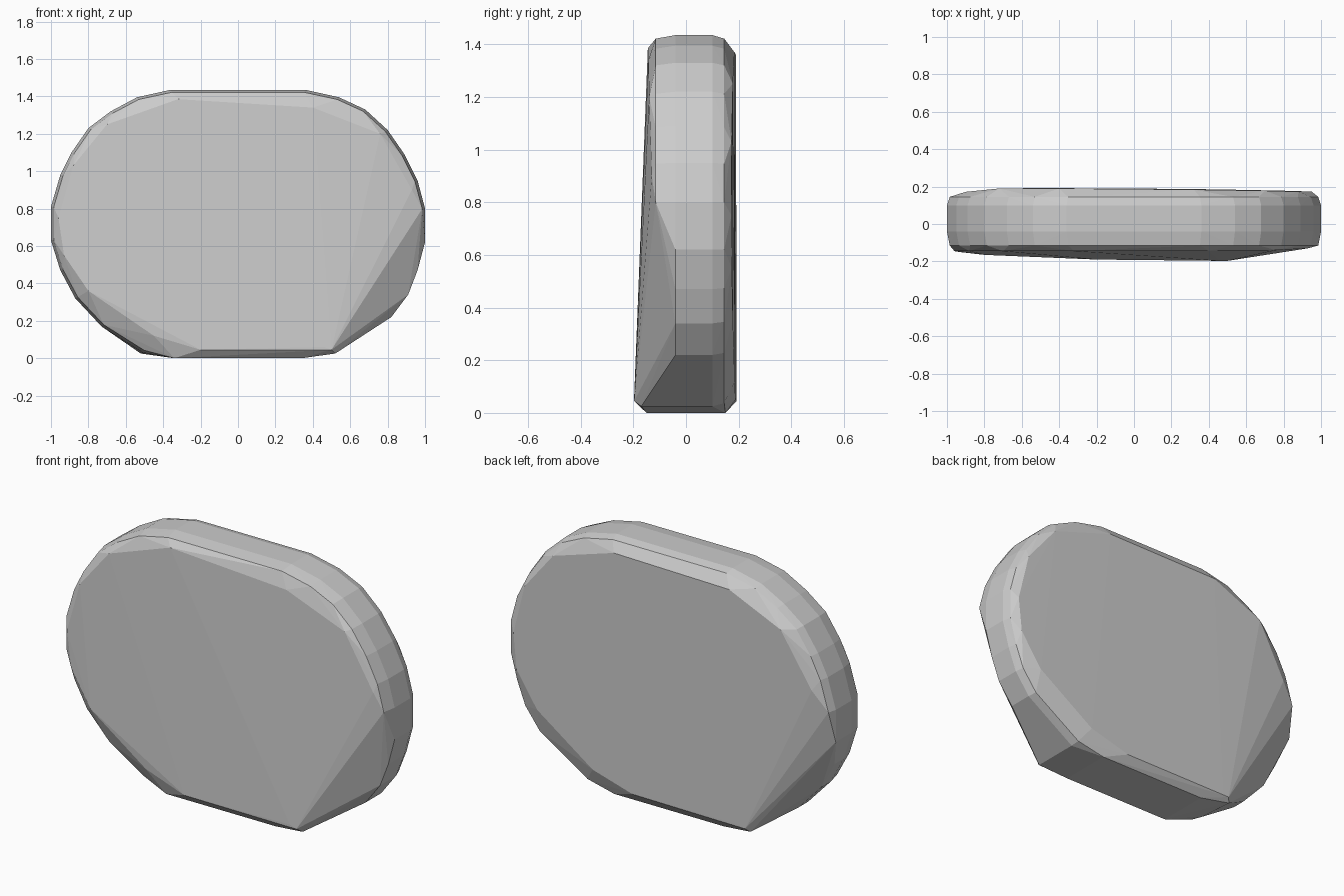
import bpy, bmesh

# Outline of the slab in x, z (clockwise from top left)
outline = [(-.36, 1.435), (.36, 1.435), (.54, 1.395), (.68, 1.33), (.80, 1.22),
           (.89, 1.09), (.96, .95), (1, .80), (1, .62), (.96, .47), (.91, .34), (.82, .22),
           (.52, .025), (.34, .005), (-.34, .005), (-.51, .03), (-.73, .17),
           (-.87, .32), (-.95, .47), (-1, .63), (-1, .81), (-.95, .98),
           (-.89, 1.10), (-.80, 1.23), (-.68, 1.32), (-.54, 1.395)]
CZ = .72


def ring(y, inset, ymid=None):
    """Outline shrunk by a constant distance toward the middle, at depth y."""
    pts = []
    for x, z in outline:
        d = (x * x + (z - CZ) ** 2) ** .5
        k = 1 - inset / d
        pts.append((x * k, y, CZ + (z - CZ) * k))
    return pts


points = []
# Rounded rim: the lower right front and lower left back corners stay thin
for p in ring(-.04, 0):
    points.append(p)
for p in ring(.10, 0):
    if not (p[0] < -.6 and p[2] < .6):
        points.append(p)
for p in ring(.04, 0):
    points.append(p)
for p in ring(-.115, .015):
    if not (p[0] > .4 and p[2] < .75):
        points.append(p)
for p in ring(.145, .015):
    if not (p[0] < -.4 and p[2] < .75):
        points.append(p)

# Edge of the front face, deepest at the pointed foot
points += [(.5, -.197, .045), (.46, -.197, .06), (.52, -.17, .025), (-.2, -.19, .045), (-.45, -.175, .12),
           (-.8, -.165, .36), (-.93, -.15, .55), (-.96, -.145, .75),
           (-.88, -.145, 1.03), (-.70, -.145, 1.25), (-.32, -.145, 1.385),
           (.40, -.143, 1.34), (.76, -.14, 1.20), (.93, -.13, .90)]
# Edge of the back face, with its pointed foot on the other side
points += [(-.5, .192, .045), (-.46, .192, .06), (-.52, .17, .025), (.2, .188, .05), (.45, .185, .12),
           (.8, .178, .36), (.93, .174, .55), (.95, .173, .75),
           (.88, .173, 1.03), (.70, .178, 1.25), (.32, .184, 1.37),
           (-.40, .19, 1.36), (-.72, .19, 1.22), (-.90, .172, .92)]
# Flat base
points += [(x, y, 0) for x in (-.34, .34) for y in (-.15, .15)]

# Wrap everything in one faceted convex stone
bm = bmesh.new()
for p in points:
    bm.verts.new(p)
hull = bmesh.ops.convex_hull(bm, input=bm.verts)
loose = [v for v in bm.verts if not v.link_faces]
bmesh.ops.delete(bm, geom=loose, context='VERTS')
bmesh.ops.recalc_face_normals(bm, faces=bm.faces)
mesh = bpy.data.meshes.new("flat_stone")
bm.to_mesh(mesh)
bm.free()
stone = bpy.data.objects.new("flat_stone", mesh)
bpy.context.collection.objects.link(stone)
